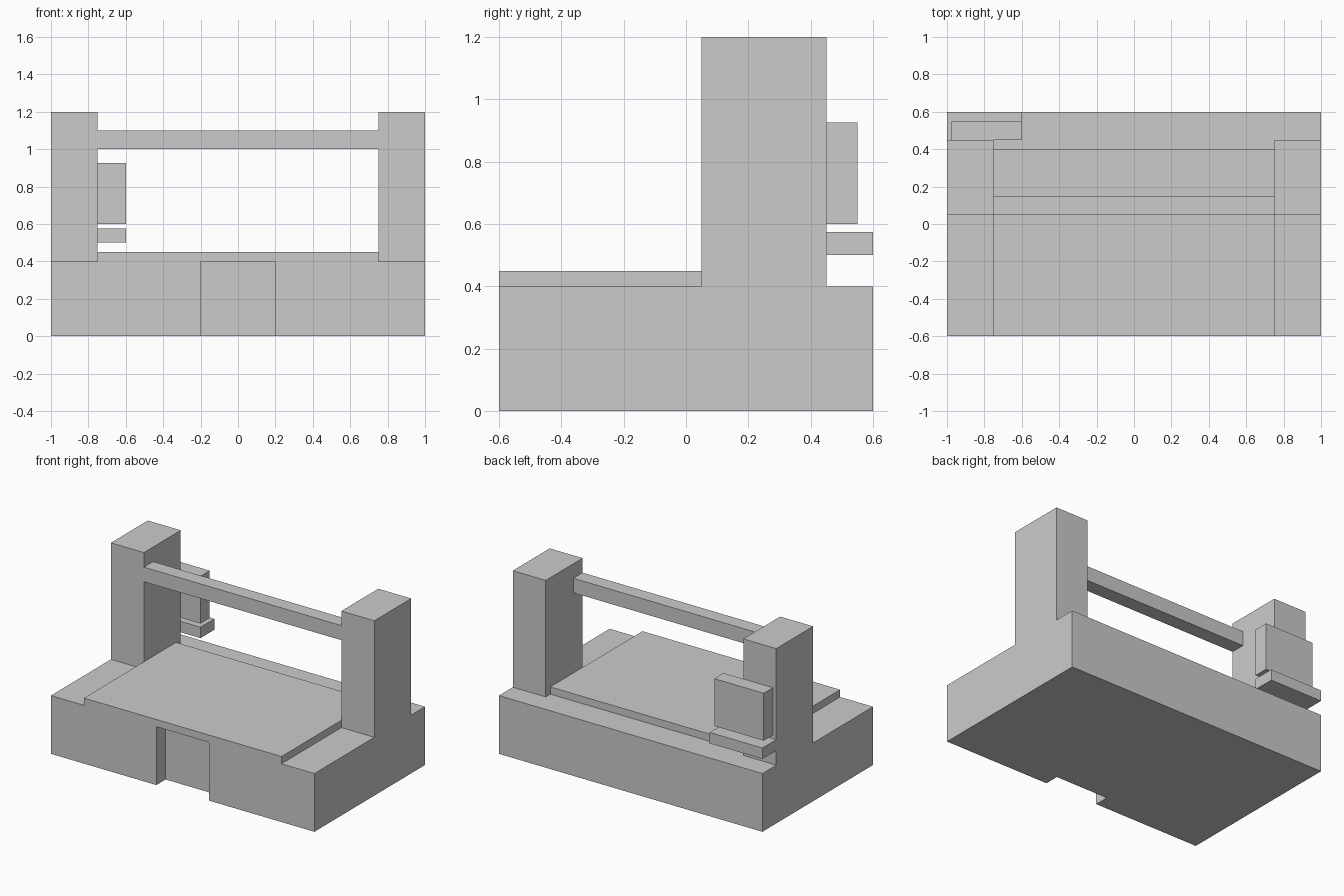
import bpy, bmesh

if "Cube" in bpy.data.objects:
    bpy.data.objects.remove(bpy.data.objects["Cube"])


def prism(name, outline, z0, z1):
    """Extrude a plan outline (counter-clockwise x, y points) from z0 to z1."""
    bm = bmesh.new()
    face = bm.faces.new([bm.verts.new((x, y, z0)) for x, y in outline])
    top = bmesh.ops.extrude_face_region(bm, geom=[face], use_keep_orig=True)["geom"]
    bmesh.ops.translate(bm, vec=(0, 0, z1 - z0),
                        verts=[v for v in top if isinstance(v, bmesh.types.BMVert)])
    bmesh.ops.recalc_face_normals(bm, faces=bm.faces)
    mesh = bpy.data.meshes.new(name)
    bm.to_mesh(mesh)
    bm.free()
    obj = bpy.data.objects.new(name, mesh)
    bpy.context.collection.objects.link(obj)
    return obj


def box(name, x, y, z):
    """Box from (min, max) ranges on each axis."""
    return prism(name, [(x[0], y[0]), (x[1], y[0]), (x[1], y[1]), (x[0], y[1])], *z)


# Base block with a shallow full-height recess in the front
prism("base", [(-1, -0.6), (-0.2, -0.6), (-0.2, -0.5), (0.2, -0.5),
               (0.2, -0.6), (1, -0.6), (1, 0.6), (-1, 0.6)], 0, 0.4)

# Raised bed covering the recess
box("bed_plate", (-0.75, 0.75), (-0.6, 0.4), (0.4, 0.45))

# Pair of uprights joined by a crossbar flush with their fronts
for side, x in (("left", (-1, -0.75)), ("right", (0.75, 1))):
    box(side + "_column", x, (0.05, 0.45), (0.4, 1.2))
box("crossbar", (-0.75, 0.75), (0.05, 0.15), (1.0, 1.1))

# Panel and shelf on the back of the left column
box("control_panel", (-0.975, -0.6), (0.45, 0.55), (0.6, 0.925))
box("panel_shelf", (-1, -0.6), (0.45, 0.6), (0.5, 0.575))
